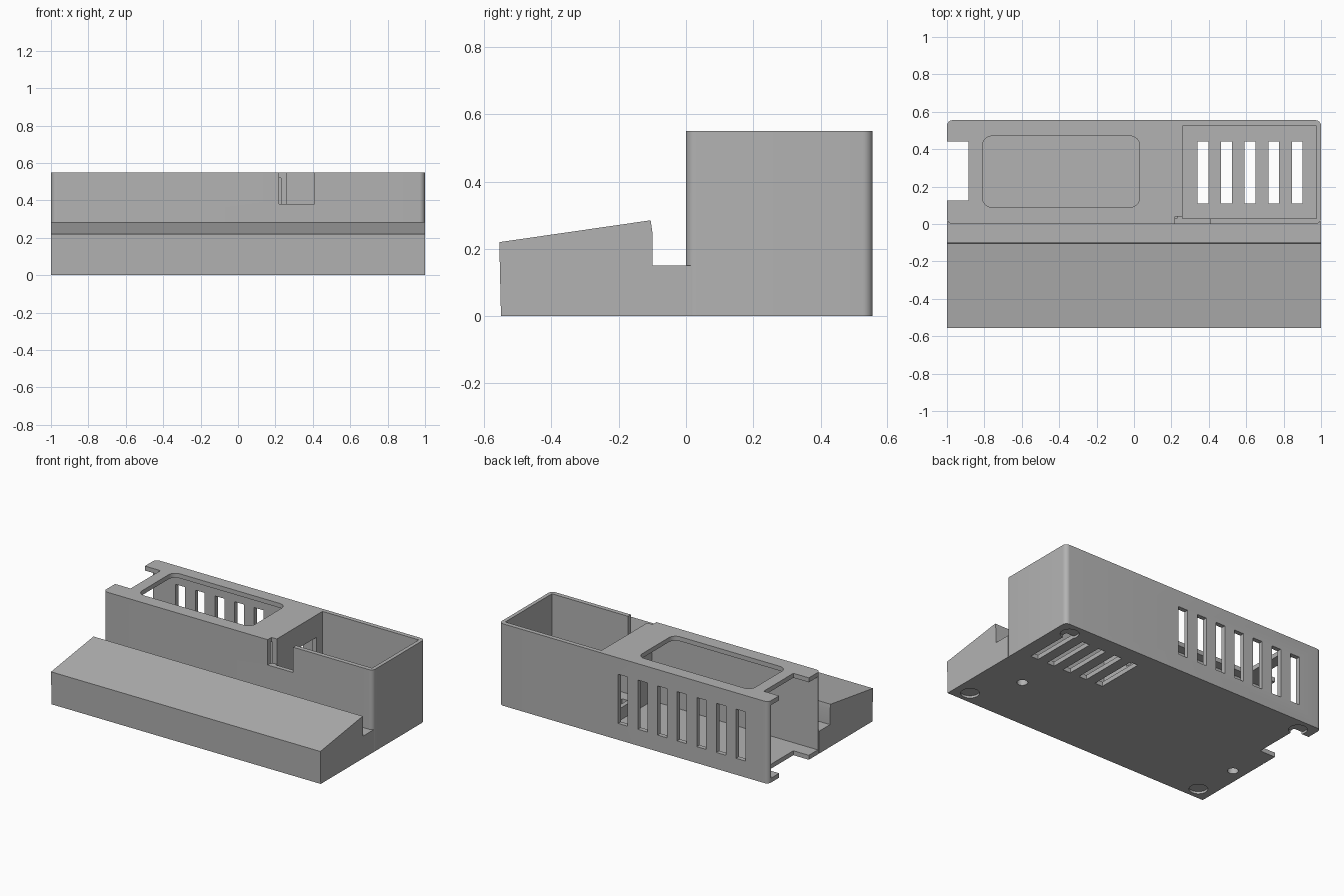
import bpy, bmesh, math

if "Cube" in bpy.data.objects:
    bpy.data.objects.remove(bpy.data.objects["Cube"])

grey = bpy.data.materials.new("plain grey")
grey.use_nodes = True
colour = (0.45, 0.45, 0.45, 1)
grey.diffuse_color = colour
grey.node_tree.nodes["Principled BSDF"].inputs["Base Color"].default_value = colour


def finish(name, bm):
    bmesh.ops.recalc_face_normals(bm, faces=bm.faces)
    mesh = bpy.data.meshes.new(name)
    bm.to_mesh(mesh)
    bm.free()
    mesh.materials.append(grey)
    obj = bpy.data.objects.new(name, mesh)
    bpy.context.collection.objects.link(obj)
    return obj


def block(name, x, y, z, radius=0):
    """Box between limits, with optional rounded vertical edges."""
    bm = bmesh.new()
    bmesh.ops.create_cube(bm, size=1)
    for v in bm.verts:
        v.co = [lo + (c + 0.5) * (hi - lo) for c, (lo, hi) in zip(v.co, (x, y, z))]
    if radius:
        upright = [e for e in bm.edges
                   if abs(e.verts[0].co.z - e.verts[1].co.z) > 1e-4]
        bmesh.ops.bevel(bm, geom=upright, offset=radius, segments=8,
                        profile=0.5, affect='EDGES')
    return finish(name, bm)


def drum(name, x, y, z, radius):
    bm = bmesh.new()
    bmesh.ops.create_cone(bm, cap_ends=True, segments=32, radius1=radius,
                          radius2=radius, depth=z[1] - z[0])
    bmesh.ops.translate(bm, verts=bm.verts, vec=(x, y, sum(z) / 2))
    return finish(name, bm)


def combine(target, other, operation):
    mod = target.modifiers.new(operation.lower(), 'BOOLEAN')
    mod.operation = operation
    mod.solver = 'EXACT'
    mod.object = other
    bpy.context.view_layer.objects.active = target
    bpy.ops.object.modifier_apply(modifier=mod.name)
    bpy.data.objects.remove(other)


# Sizes shared by several parts
BACK, TOP, WALL, STEP = 0.555, 0.55, 0.03, 0.15

# Tall housing with rounded upright edges
housing = block("housing", (-1, 1), (0, BACK), (0, TOP), WALL)

# Sloping front ramp with a groove behind it, extruded along x
profile = [(-0.55, 0), (-BACK, 0.22), (-0.105, 0.285), (-0.1, 0.25),
           (-0.1, STEP), (0.015, STEP), (0.015, 0)]
bm = bmesh.new()
face = bm.faces.new([bm.verts.new((-1, y, z)) for y, z in profile])
side = bmesh.ops.extrude_face_region(bm, geom=[face])["geom"]
bmesh.ops.translate(bm, vec=(2, 0, 0),
                    verts=[v for v in side if isinstance(v, bmesh.types.BMVert)])
combine(housing, finish("ramp", bm), 'UNION')

inner = (WALL, BACK - WALL)
cutters = [
    # Covered chamber, open at its end
    block("chamber", (-1.1, 0.23), inner, (WALL, TOP - WALL)),
    # Open tray
    block("tray", (0.26, 0.975), inner, (WALL, 0.7)),
    # Rounded window in the cover
    block("window", (-0.81, 0.03), (0.09, 0.47), (0.4, 0.7), 0.05),
    # Finger notch through cover and floor
    block("end_notch", (-1.1, -0.885), (0.125, 0.44), (-0.1, 0.7)),
    # Notch in the front wall and doorway in the divider
    block("front_notch", (0.22, 0.41), (-0.1, 0.04), (0.38, 0.7)),
    block("doorway", (0.2, 0.3), (0.24, 0.46), (0.11, 0.4)),
]
# Vents in the tray floor and the back wall
for i in range(5):
    x = 0.34 + 0.126 * i
    cutters.append(block("floor_vent", (x, x + 0.057), (0.11, 0.44), (-0.1, 0.1)))
for i in range(7):
    x = 0.045 - 0.146 * i
    cutters.append(block("back_vent", (x, x + 0.07), (0.5, 0.7), (0.11, 0.44)))
# Foot recesses and screw holes underneath
for x in (-0.895, 0.895):
    for y in (-0.465, 0.465):
        cutters.append(drum("foot_recess", x, y, (-0.1, 0.015), 0.057))
for x in (-0.914, 0.737):
    cutters.append(drum("screw_hole", x, -0.165, (-0.1, 0.1), 0.033))

for cutter in cutters:
    combine(housing, cutter, 'DIFFERENCE')

# Smooth only the rounded edges
bpy.ops.object.select_all(action='DESELECT')
housing.select_set(True)
bpy.context.view_layer.objects.active = housing
bpy.ops.object.shade_smooth_by_angle(angle=math.radians(30))
